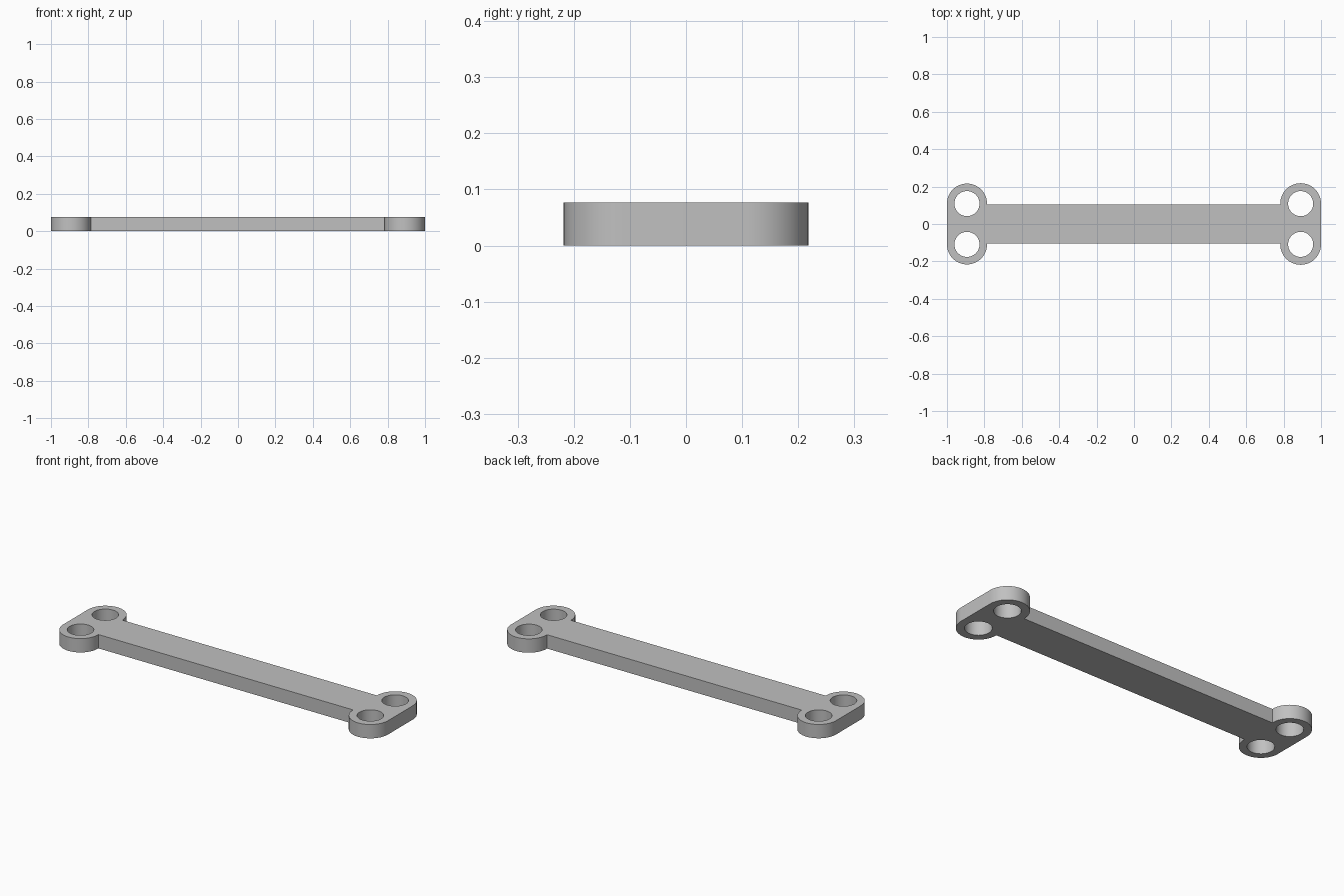
import bpy, bmesh
from math import cos, sin, pi

if "Cube" in bpy.data.objects:
    bpy.data.objects.remove(bpy.data.objects["Cube"], do_unlink=True)

THICK = 0.077        # plate thickness
BAR_HALF = 0.105     # half width of the bar
HOLE_R = 0.067
HOLE_Y = 0.109
SEG = 48             # segments per half circle
# end of the plate: (hole centre x, lobe radius)
RIGHT_END = (-0.893, 0.107)
LEFT_END = (0.891, 0.109)


def arc(cx, cy, r, start, end, n=SEG):
    return [(cx + r * cos(start + (end - start) * i / n),
             cy + r * sin(start + (end - start) * i / n)) for i in range(n + 1)]


def add_loop(bm, points):
    verts = [bm.verts.new((x, y, 0)) for x, y in points]
    for a, b in zip(verts, verts[1:] + verts[:1]):
        bm.edges.new((a, b))


# Outer outline: rounded lobes at both ends joined by the bar
(rx, rr), (lx, lr) = RIGHT_END, LEFT_END
outline = arc(lx, HOLE_Y, lr, 0, pi)
outline += [(lx - lr, BAR_HALF), (rx + rr, BAR_HALF)]
outline += arc(rx, HOLE_Y, rr, 0, pi)
outline += arc(rx, -HOLE_Y, rr, pi, 2 * pi)
outline += [(rx + rr, -BAR_HALF), (lx - lr, -BAR_HALF)]
outline += arc(lx, -HOLE_Y, lr, pi, 2 * pi)

bm = bmesh.new()
add_loop(bm, outline)

# Four round holes
for cx in (rx, lx):
    for cy in (HOLE_Y, -HOLE_Y):
        add_loop(bm, arc(cx, cy, HOLE_R, 0, 2 * pi, 2 * SEG)[:-1])

# Fill between the loops and extrude to a solid plate
bmesh.ops.triangle_fill(bm, use_beauty=True, use_dissolve=False,
                        edges=bm.edges[:], normal=(0, 0, 1))
top = bmesh.ops.extrude_face_region(bm, geom=bm.faces[:])
bmesh.ops.translate(bm, vec=(0, 0, THICK),
                    verts=[g for g in top["geom"] if isinstance(g, bmesh.types.BMVert)])
bmesh.ops.recalc_face_normals(bm, faces=bm.faces[:])

mesh = bpy.data.meshes.new("link_plate")
bm.to_mesh(mesh)
bm.free()
plate = bpy.data.objects.new("link_plate", mesh)
bpy.context.collection.objects.link(plate)

# Plain grey material
grey = bpy.data.materials.new("light_grey")
grey.use_nodes = True
colour = (0.53, 0.53, 0.53, 1)
grey.diffuse_color = colour
grey.node_tree.nodes["Principled BSDF"].inputs["Base Color"].default_value = colour
mesh.materials.append(grey)

# Smooth rounded walls, sharp rims
bpy.ops.object.select_all(action='DESELECT')
plate.select_set(True)
bpy.context.view_layer.objects.active = plate
bpy.ops.object.shade_smooth_by_angle(angle=pi / 6)
